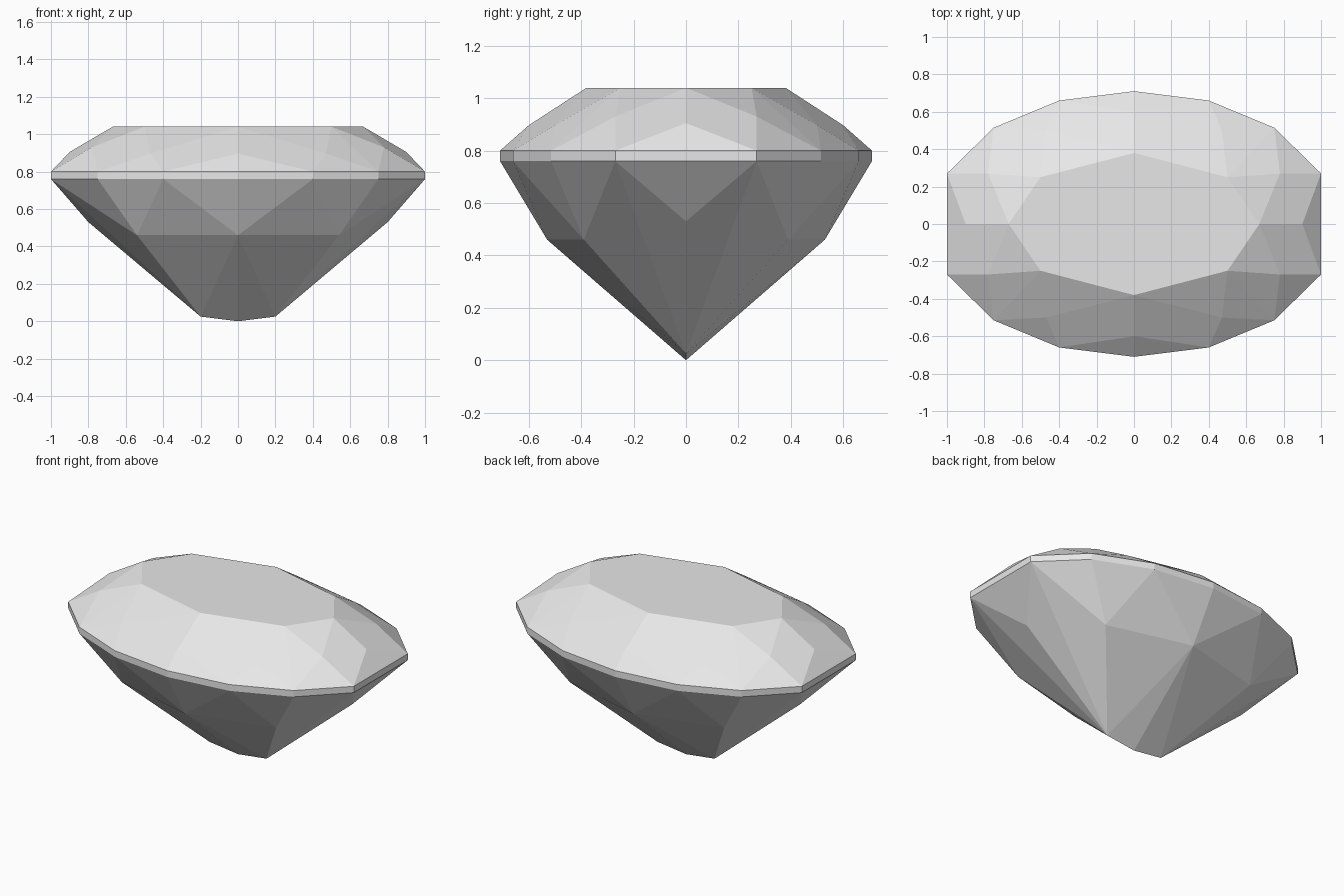
import bpy, bmesh, math

cube = bpy.data.objects.get("Cube")
if cube:
    bpy.data.objects.remove(cube, do_unlink=True)

# One plain grey for the whole stone
grey = bpy.data.materials.new("light_grey")
grey.use_nodes = True
colour = (0.8, 0.8, 0.8, 1.0)
grey.diffuse_color = colour
grey.node_tree.nodes["Principled BSDF"].inputs["Base Color"].default_value = colour


def mirrored(points, z):
    """Mirror quarter-outline points across both axes at height z."""
    return {(sx * x, sy * y, z) for x, y in points for sx in (-1, 1) for sy in (-1, 1)}


# Facet corners of one quarter, ring by ring
outline = [(0, 0.71), (0.4, 0.66), (0.75, 0.515), (1, 0.27)]
rings = [
    ([(0, 0.38), (0.5, 0.25), (0.67, 0)], 1.04),    # table
    ([(0.78, 0.27)], 0.93),                         # end star corners
    ([(0.9, 0)], 0.905),                            # end bezel corners
    ([(0, 0.6), (0.47, 0.5)], 0.897),               # side bezel and star corners
    (outline, 0.8),                                 # girdle top
    (outline, 0.76),                                # girdle bottom
    ([(0.8, 0)], 0.53),                             # end pavilion corners
    ([(0, 0.53), (0.54, 0.39)], 0.46),              # side pavilion corners
    ([(0.2, 0)], 0.025),                            # keel ends
    ([(0, 0)], 0),                                  # culet
]

# A cut stone is convex, so its facets are the hull of its corners
bm = bmesh.new()
for points, z in rings:
    for co in sorted(mirrored(points, z)):
        bm.verts.new(co)
bmesh.ops.convex_hull(bm, input=bm.verts[:])
bmesh.ops.dissolve_limit(bm, angle_limit=math.radians(1.5), verts=bm.verts[:], edges=bm.edges[:])
bmesh.ops.recalc_face_normals(bm, faces=bm.faces[:])

mesh = bpy.data.meshes.new("oval_gem")
bm.to_mesh(mesh)
bm.free()
mesh.materials.append(grey)
bpy.context.collection.objects.link(bpy.data.objects.new("oval_gem", mesh))
